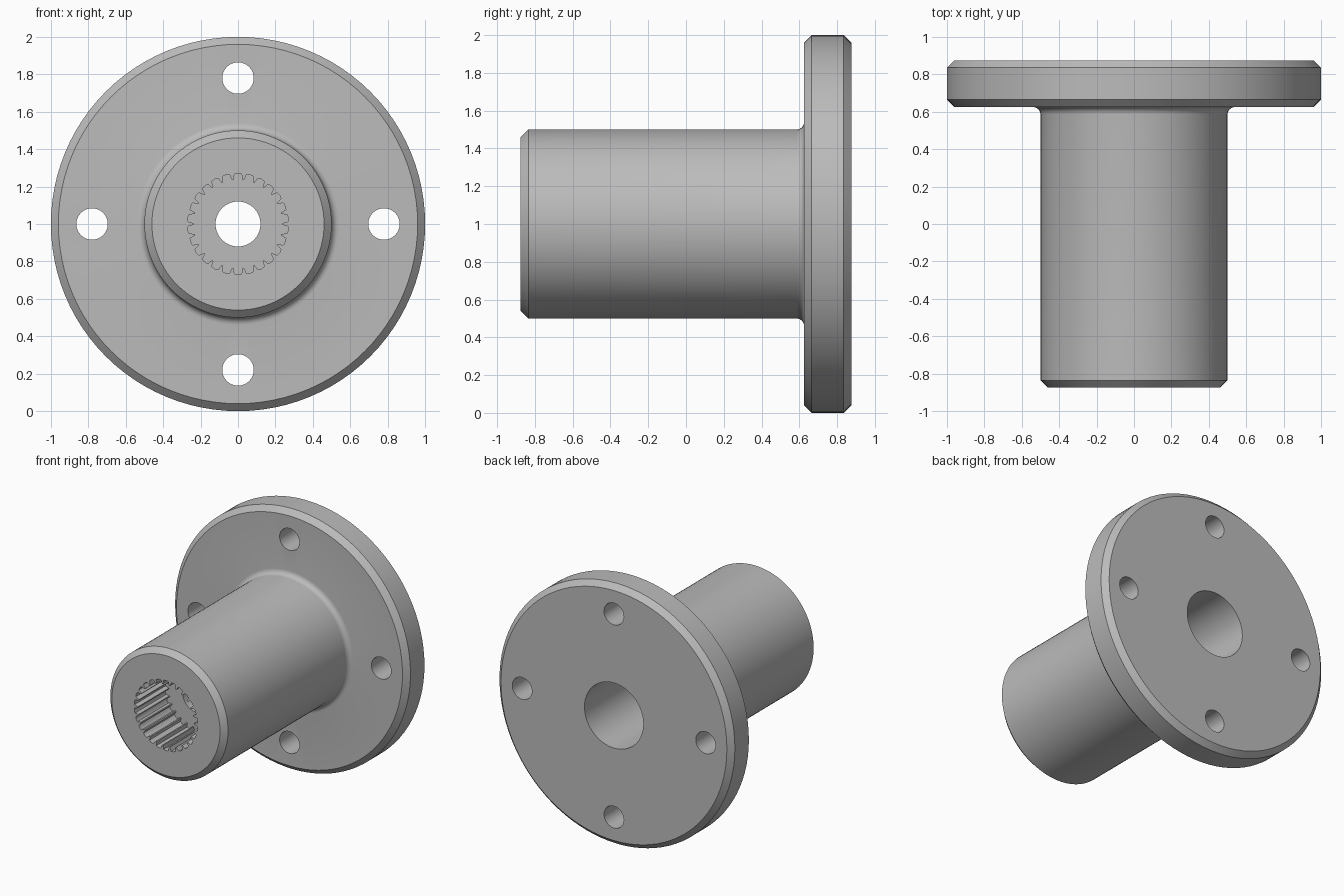
import bpy, bmesh, math
from mathutils import Matrix, Vector

cube = bpy.data.objects.get("Cube")
if cube:
    bpy.data.objects.remove(cube)

steel = bpy.data.materials.new("plain grey steel")
steel.use_nodes = True
GREY = (0.5, 0.5, 0.5, 1)
steel.diffuse_color = GREY
steel.node_tree.nodes["Principled BSDF"].inputs["Base Color"].default_value = GREY

SEGMENTS = 96
AXIS_Z = 1.0
TEETH = 26


def make_object(name, bm):
    bmesh.ops.recalc_face_normals(bm, faces=bm.faces)
    mesh = bpy.data.meshes.new(name)
    bm.to_mesh(mesh)
    bm.free()
    mesh.materials.append(steel)
    obj = bpy.data.objects.new(name, mesh)
    bpy.context.collection.objects.link(obj)
    return obj


def lathe(name, profile):
    """Revolve a closed (radius, y) outline around the hub axis."""
    bm = bmesh.new()
    rings = []
    for i in range(SEGMENTS):
        a = math.tau * i / SEGMENTS
        rings.append([bm.verts.new((r * math.cos(a), y, AXIS_Z + r * math.sin(a)))
                      for r, y in profile])
    count = len(profile)
    for i, ring in enumerate(rings):
        after = rings[(i + 1) % SEGMENTS]
        for j in range(count):
            k = (j + 1) % count
            bm.faces.new((ring[j], ring[k], after[k], after[j]))
    return make_object(name, bm)


def prism(bm, outline, y0, y1):
    """Add a prism from an (x, z) outline running between two depths."""
    front = [bm.verts.new((x, y0, z)) for x, z in outline]
    back = [bm.verts.new((x, y1, z)) for x, z in outline]
    bm.faces.new(front)
    bm.faces.new(back)
    n = len(outline)
    for i in range(n):
        bm.faces.new((front[i], front[(i + 1) % n], back[(i + 1) % n], back[i]))


def polar(r, a, cx=0.0, cz=AXIS_Z):
    return cx + r * math.cos(a), cz + r * math.sin(a)


# Flanged hub: chamfered sleeve, filleted root, chamfered flange, stepped bore
fillet = [(0.54 - 0.04 * math.cos(t), 0.585 + 0.04 * math.sin(t))
          for t in [math.pi / 2 * i / 6 for i in range(7)]]
profile = [(0.12, -0.875), (0.46, -0.875), (0.5, -0.835)] + fillet + [
    (0.96, 0.625), (1.0, 0.665), (1.0, 0.835), (0.96, 0.875),
    (0.25, 0.875), (0.25, 0.625), (0.25, -0.25), (0.12, -0.25)]
hub = lathe("flanged_hub", profile)

# Cutter for the splined socket in the front of the sleeve
outline = []
for i in range(TEETH):
    for step, r in ((-0.30, 0.267), (0.0, 0.27), (0.30, 0.267), (0.43, 0.237), (0.57, 0.237)):
        outline.append(polar(r, math.pi / 2 + math.tau * (i + step) / TEETH))
bm = bmesh.new()
prism(bm, outline, -1.0, -0.5)
socket = make_object("spline_cutter", bm)

# Cutter for the four bolt holes
bm = bmesh.new()
for q in range(4):
    cx, cz = polar(0.78, q * math.pi / 2)
    prism(bm, [polar(0.084, math.tau * i / 40, cx, cz) for i in range(40)], 0.5, 1.0)
bolts = make_object("bolt_hole_cutter", bm)

# Cut the socket and the holes, then drop the cutters
bpy.context.view_layer.objects.active = hub
hub.select_set(True)
for cutter in (socket, bolts):
    cutter.hide_render = True
    mod = hub.modifiers.new(cutter.name, "BOOLEAN")
    mod.operation = "DIFFERENCE"
    mod.solver = "EXACT"
    mod.object = cutter
    bpy.ops.object.modifier_apply(modifier=mod.name)
    bpy.data.objects.remove(cutter)

bpy.ops.object.shade_smooth_by_angle(angle=math.radians(25))
